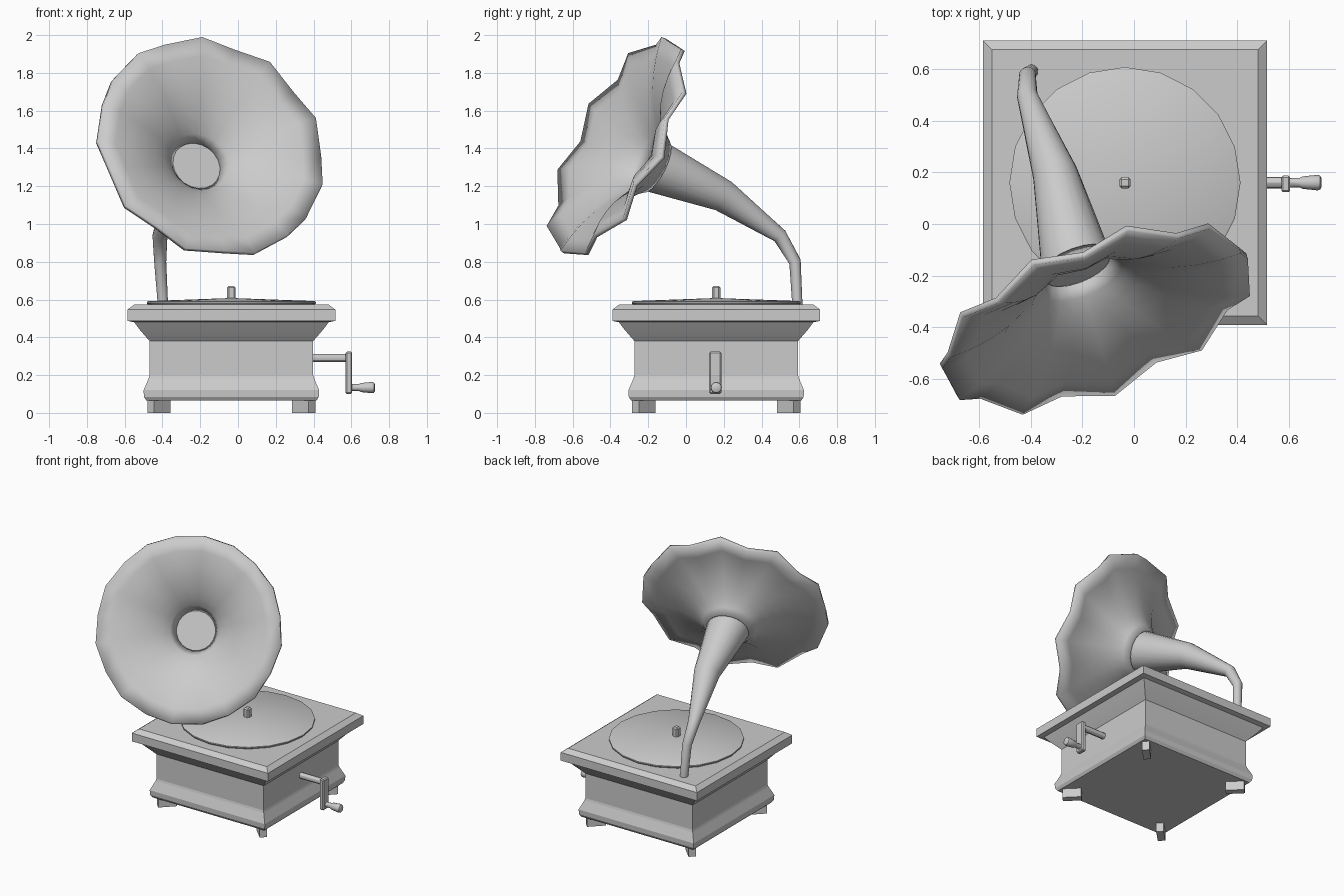
import bpy, bmesh
from math import sin, cos, pi, radians, sqrt
from mathutils import Vector, Matrix

if "Cube" in bpy.data.objects:
    bpy.data.objects.remove(bpy.data.objects["Cube"])

CX, CY = -0.035, 0.16          # centre of the cabinet


def loft(name, rings, cap_start=True, cap_end=True, angle=30):
    """Skin a list of equal-sized vertex rings into one object."""
    bm = bmesh.new()
    vr = [[bm.verts.new(p) for p in r] for r in rings]
    n = len(vr[0])
    for a, b in zip(vr, vr[1:]):
        for i in range(n):
            j = (i + 1) % n
            bm.faces.new((a[i], a[j], b[j], b[i]))
    if cap_start:
        bm.faces.new(vr[0][::-1])
    if cap_end:
        bm.faces.new(vr[-1])
    bmesh.ops.recalc_face_normals(bm, faces=bm.faces)
    me = bpy.data.meshes.new(name)
    bm.to_mesh(me)
    bm.free()
    ob = bpy.data.objects.new(name, me)
    bpy.context.collection.objects.link(ob)
    bpy.context.view_layer.objects.active = ob
    bpy.ops.object.select_all(action='DESELECT')
    ob.select_set(True)
    bpy.ops.object.shade_smooth_by_angle(angle=radians(angle))
    return ob


def ring(c, axis, r, n, phase=0.0, wave=0.0):
    """Ring of n points round an axis; wave pushes alternate points along it."""
    axis = Vector(axis).normalized()
    u = Vector((0, 0, 1)).cross(axis)
    u = u.normalized() if u.length > 0.05 else Vector((1, 0, 0))
    v = axis.cross(u)
    c = Vector(c)
    return [c + u * r * cos(phase + 2 * pi * i / n) + v * r * sin(phase + 2 * pi * i / n)
            + axis * (wave if i % 2 == 0 else -wave) for i in range(n)]


def turned(name, base, axis, profile, n, phase=0.0, angle=30):
    """Turned part: profile of (distance along axis, radius)."""
    a = Vector(axis).normalized()
    return loft(name, [ring(Vector(base) + a * d, a, r, n, phase) for d, r in profile],
                angle=angle)


def box(name, c, size, rot=0.0, bevel=0.0):
    bm = bmesh.new()
    bmesh.ops.create_cube(bm, size=1, matrix=Matrix.Translation(c)
                          @ Matrix.Rotation(rot, 4, 'Z') @ Matrix.Diagonal((*size, 1)))
    if bevel:
        bmesh.ops.bevel(bm, geom=bm.edges[:], offset=bevel, segments=1, affect='EDGES')
    me = bpy.data.meshes.new(name)
    bm.to_mesh(me)
    bm.free()
    ob = bpy.data.objects.new(name, me)
    bpy.context.collection.objects.link(ob)
    return ob


# Square moulded cabinet (height, half width)
cabinet = [(0.065, 0.45), (0.085, 0.463), (0.12, 0.465), (0.185, 0.437), (0.20, 0.433),
           (0.38, 0.433), (0.44, 0.485), (0.48, 0.515), (0.487, 0.55), (0.547, 0.55),
           (0.573, 0.515)]
turned("cabinet", (CX, CY, 0), (0, 0, 1), [(z, h * sqrt(2)) for z, h in cabinet], 4, pi / 4, 5)

# Four feet set diagonally under the corners
for sx in (-1, 1):
    for sy in (-1, 1):
        box("foot", (CX + sx * 0.383, CY + sy * 0.383, 0.038), (0.125, 0.05, 0.076),
            sx * sy * pi / 4)

# Turntable and spindle
turned("turntable", (CX, CY, 0), (0, 0, 1),
       [(0.57, 0.44), (0.58, 0.447), (0.588, 0.447), (0.592, 0.44), (0.607, 0.03)], 20)
box("spindle", (CX, CY, 0.635), (0.044, 0.044, 0.075), 0, 0.009)

# Winding crank on the right side
turned("crank_shaft", (0.38, CY, 0.291), (1, 0, 0), [(0, 0.022), (0.2, 0.022)], 12)
box("crank_arm", (0.587, CY - 0.005, 0.212), (0.034, 0.064, 0.224), 0, 0.007)
turned("crank_handle", (0.6, CY, 0.134), (1, 0, 0),
       [(0, 0.018), (0.04, 0.018), (0.052, 0.024), (0.11, 0.03), (0.12, 0.027), (0.125, 0.018)], 12)

# Horn neck: bent tapering tube ending in a closed throat
AXIS = Vector((0.33, -0.84, 0.43)).normalized()
THROAT = Vector((-0.222, -0.165, 1.305))
path = [(-0.397, 0.59, 0.565, 0.027), (-0.412, 0.577, 0.80, 0.032), (-0.413, 0.497, 0.937, 0.04),
        (-0.306, 0.196, 1.15, 0.087), (*THROAT, 0.142)]
pts = [Vector(p[:3]) for p in path]
# hand-set ring directions keep the cross-sections from twisting
dirs = [(0.0, -0.06, 1), (0.0, -0.35, 0.9), (0.12, -0.72, 0.75), (0.25, -0.82, 0.48), AXIS]
loft("horn_neck", [ring(p, d, q[3], 20) for p, d, q in zip(pts, dirs, path)], angle=50)

# Flared horn with a ruffled rim (distance, radius, ruffle)
flare = [(0.0, 0.142, 0.0), (0.045, 0.175, 0.001), (0.09, 0.225, 0.004), (0.13, 0.285, 0.008),
         (0.17, 0.36, 0.013), (0.2, 0.44, 0.018), (0.222, 0.53, 0.024), (0.235, 0.63, 0.03)]
horn = loft("horn", [ring(THROAT + AXIS * d, AXIS, r, 20, radians(86), w) for d, r, w in flare],
            False, False, angle=60)
wall = horn.modifiers.new("wall", 'SOLIDIFY')
wall.thickness = 0.024
wall.offset = 0
